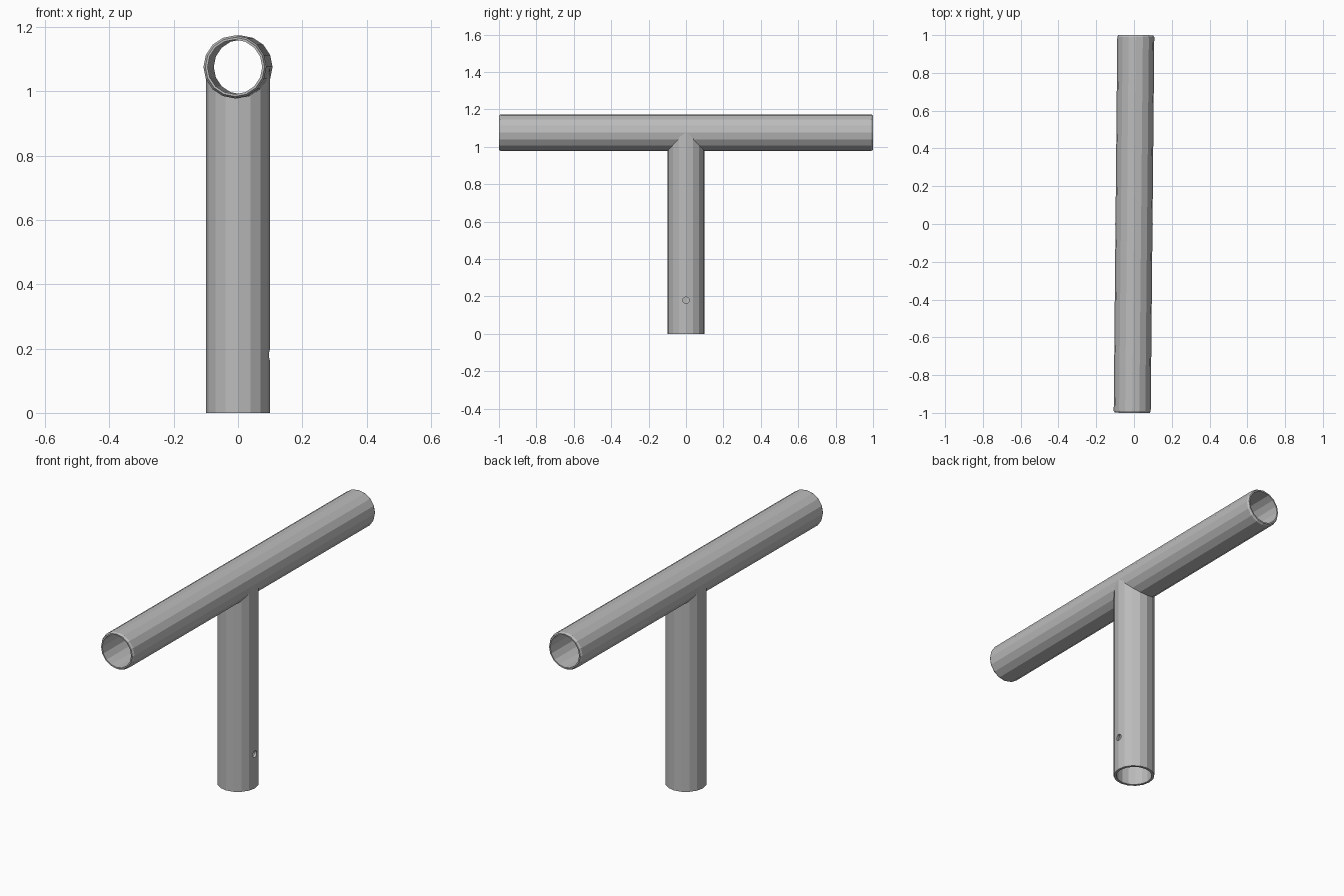
import bpy, bmesh, math
from mathutils import Matrix

SIDES = 16
BAR_Z = 1.076
BAR_R = 0.098
POST_R = 0.1

default = bpy.data.objects.get("Cube")
if default:
    bpy.data.objects.remove(default, do_unlink=True)

steel = bpy.data.materials.new("grey_steel")
steel.use_nodes = True
steel.diffuse_color = (0.5, 0.5, 0.5, 1)
steel.node_tree.nodes["Principled BSDF"].inputs["Base Color"].default_value = (0.5, 0.5, 0.5, 1)


def tube(name, profile, transform=None, shape=None):
    """Spin a closed (radius, height) profile around z into a hollow tube."""
    bm = bmesh.new()
    rings = []
    for r, z in profile:
        angles = [2 * math.pi * i / SIDES for i in range(SIDES)]
        rings.append([bm.verts.new((r * math.cos(a), r * math.sin(a), z)) for a in angles])
    for k, ring in enumerate(rings):
        after = rings[(k + 1) % len(rings)]
        for i in range(SIDES):
            j = (i + 1) % SIDES
            bm.faces.new((ring[i], ring[j], after[j], after[i]))
    if shape:
        for v in bm.verts:
            shape(v)
    if transform:
        bm.transform(transform)
    bmesh.ops.recalc_face_normals(bm, faces=bm.faces)
    mesh = bpy.data.meshes.new(name)
    bm.to_mesh(mesh)
    bm.free()
    mesh.materials.append(steel)
    obj = bpy.data.objects.new(name, mesh)
    bpy.context.collection.objects.link(obj)
    return obj


# Horizontal bar: open pipe with chamfered rims, turned very slightly
bar_profile = [(0.085, -1), (0.092, -1), (BAR_R, -0.99),
               (BAR_R, 0.99), (0.092, 1), (0.085, 1)]
lay_down = (Matrix.Translation((0, 0, BAR_Z)) @ Matrix.Rotation(-0.0095, 4, "Z")
            @ Matrix.Rotation(math.pi / 2, 4, "X"))
tube("horizontal_bar", bar_profile, lay_down)


# Upright post: open pipe whose top is coped to fit under the bar
def cope(v):
    if v.co.z > 0.5:
        reach = 0.096
        v.co.z = BAR_Z - math.sqrt(max(0, reach ** 2 - v.co.x ** 2))


post = tube("upright_post", [(0.087, 0), (POST_R, 0), (POST_R, 1), (0.087, 1)], shape=cope)

# Pin hole through the left wall of the post
bpy.ops.mesh.primitive_cylinder_add(vertices=12, radius=0.017, depth=0.08,
                                    location=(POST_R, 0, 0.18),
                                    rotation=(0, math.pi / 2, 0))
cutter = bpy.context.object
cutter.name = "pin_hole_cutter"
cutter.hide_render = True
cutter.data.materials.append(steel)
cut = post.modifiers.new("pin_hole", "BOOLEAN")
cut.operation = "DIFFERENCE"
cut.solver = "EXACT"
cut.object = cutter
bpy.context.view_layer.objects.active = post
bpy.ops.object.modifier_apply(modifier=cut.name)
bpy.data.objects.remove(cutter, do_unlink=True)
